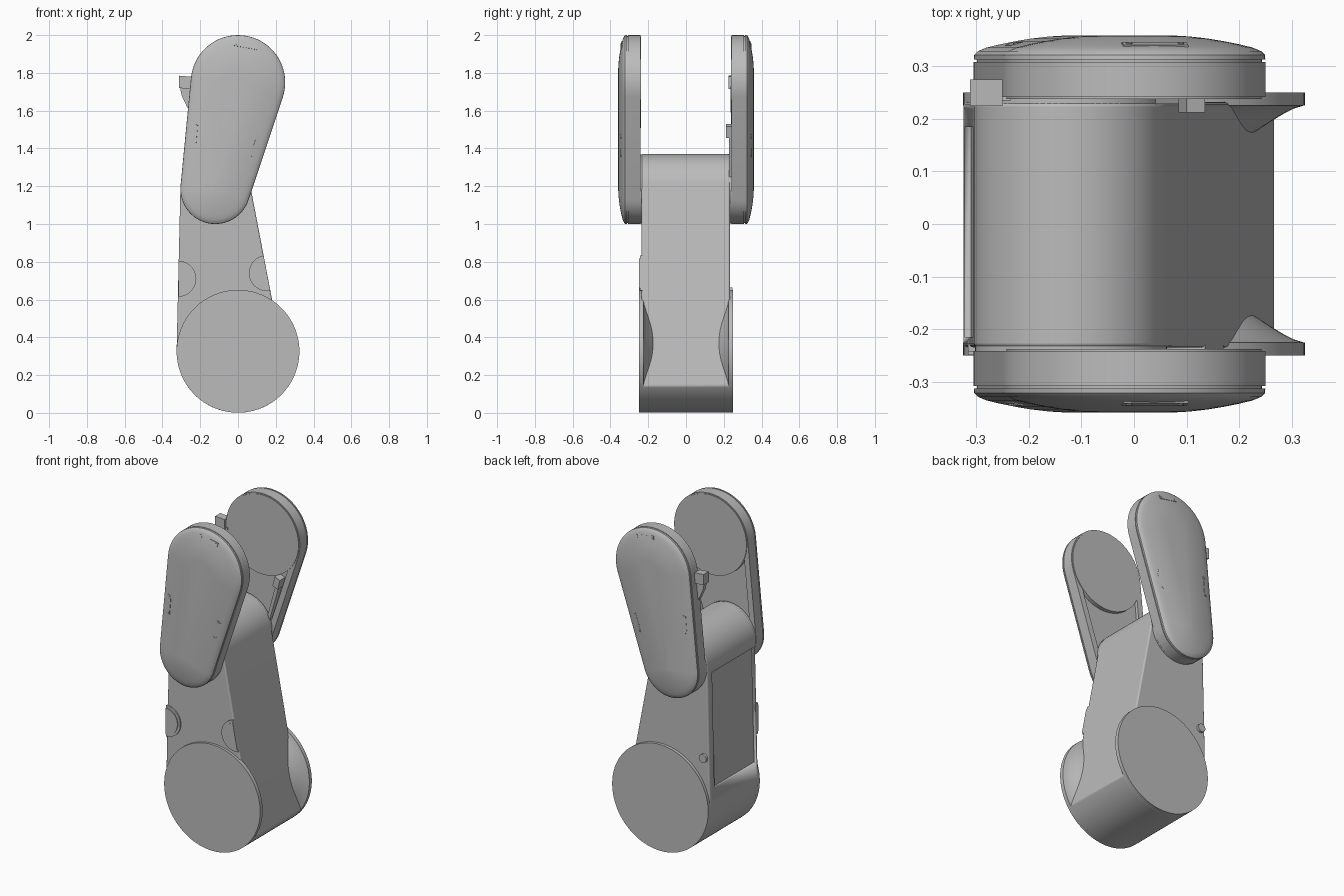
import bpy, bmesh
from math import sin, cos, radians, atan2, acos, hypot, degrees
from mathutils import Vector, Matrix

if "Cube" in bpy.data.objects:
    bpy.data.objects.remove(bpy.data.objects["Cube"], do_unlink=True)

grey = bpy.data.materials.new("plain grey")
grey.use_nodes = True
colour = (0.5, 0.5, 0.5, 1)
grey.diffuse_color = colour
grey.node_tree.nodes["Principled BSDF"].inputs["Base Color"].default_value = colour

TOP, TOP_R = (0, 1.75), 0.25          # upper end of the side covers
ELBOW, ELBOW_R = (-0.12, 1.185), 0.185  # pivot shared by arm and covers
BASE, BASE_R = (0, 0.326), 0.325      # lower hub


def arc(centre, r, start, end, n=32):
    """Points in the xz plane, angles in degrees."""
    steps = [radians(start + (end - start) * i / n) for i in range(n + 1)]
    return [(centre[0] + r * cos(a), centre[1] + r * sin(a)) for a in steps]


def circle(centre, r, n=96):
    return arc(centre, r, 0, 360, n)[:-1]


def capsule(inset):
    """Hull outline of the top and elbow circles, shrunk by inset."""
    dx, dz = TOP[0] - ELBOW[0], TOP[1] - ELBOW[1]
    axis = degrees(atan2(dz, dx))
    spread = degrees(acos((ELBOW_R - TOP_R) / hypot(dx, dz)))
    return (arc(TOP, TOP_R - inset, axis - spread, axis + spread)
            + arc(ELBOW, ELBOW_R - inset, axis + spread, axis + 360 - spread))


def finish(obj):
    obj.data.materials.append(grey)
    bpy.ops.object.select_all(action="DESELECT")
    obj.select_set(True)
    bpy.context.view_layer.objects.active = obj
    bpy.ops.object.shade_smooth_by_angle(angle=radians(30))
    return obj


def loft(name, layers):
    """Join matching xz outlines placed at successive y positions."""
    bm = bmesh.new()
    rings = [[bm.verts.new((x, y, z)) for x, z in outline] for outline, y in layers]
    for a, b in zip(rings, rings[1:]):
        for i in range(len(a)):
            j = (i + 1) % len(a)
            bm.faces.new((a[i], a[j], b[j], b[i]))
    bm.faces.new(rings[0])
    bm.faces.new(rings[-1])
    bmesh.ops.recalc_face_normals(bm, faces=bm.faces)
    mesh = bpy.data.meshes.new(name)
    bm.to_mesh(mesh)
    bm.free()
    obj = bpy.data.objects.new(name, mesh)
    bpy.context.collection.objects.link(obj)
    return finish(obj)


def prism(name, outline, y0, y1):
    return loft(name, [(outline, y0), (outline, y1)])


# Arm body: tapered hull with a flat slanted left face
outline = arc(ELBOW, ELBOW_R, 10.8, 178.7, 40) + arc(BASE, BASE_R, 178.7, 325.5, 48)
body = prism("arm_body", outline, -0.235, 0.232)
bevel = body.modifiers.new("soft edges", "BEVEL")
bevel.width, bevel.segments = 0.008, 3
bevel.limit_method, bevel.angle_limit = "ANGLE", radians(40)

# Recessed service panel on the right face
cutter = prism("panel_cutter", [(-0.4, 0.45), (-0.4, 1.15), (-0.294, 1.15), (-0.310, 0.45)],
               -0.215, 0.185)
cutter.hide_render = True
cutter.hide_set(True)
cutter.display_type = "WIRE"
cut = body.modifiers.new("panel recess", "BOOLEAN")
cut.object = cutter

prism("elbow_pivot", circle(ELBOW, ELBOW_R - 0.002), -0.245, 0.24)

# Half-round bosses on the front of the arm
for side, centre, start in (("right", (-0.316, 0.71), -90), ("left", (0.153, 0.74), 100.8)):
    outer = arc(centre, 0.095, start, start + 180)
    inner = arc(centre, 0.08, start, start + 180)
    loft(side + "_boss", [(outer, -0.22), (outer, -0.243), (inner, -0.243), (inner, -0.249)])

# Small stop on the back of the arm
prism("back_stop", circle((-0.285, 0.64), 0.025, 24), 0.22, 0.247)

# Cover sections: inset from the outline, distance from the middle
COVER = [(0.035, 0.262), (0.035, 0.242), (0, 0.242), (0, 0.308), (0.006, 0.308),
         (0.006, 0.313), (0, 0.313), (0.001, 0.322), (0.008, 0.329), (0.025, 0.336),
         (0.05, 0.342), (0.08, 0.348), (0.11, 0.353), (0.145, 0.357), (0.18, 0.359)]
# Hub sections: radius, distance from the middle
HUB = [(0.19, 0.16), (0.215, 0.167), (0.235, 0.178), (0.26, 0.195), (0.285, 0.21),
       (0.305, 0.22), (0.325, 0.226), (0.325, 0.25)]


def grip(name, x, z, along, out, side):
    """Thin slotted plate lying on the domed cover, with two screws."""
    normal = Vector((0.25 * cos(radians(out)), side, 0.25 * sin(radians(out)))).normalized()
    tangent = Vector((cos(radians(along)), 0, sin(radians(along))))
    across = normal.cross(tangent)
    frame = Matrix((tangent, across, normal)).transposed().to_4x4()
    frame.translation = (x, side * 0.3405, z)
    bm = bmesh.new()
    bmesh.ops.create_cube(bm, size=1, matrix=frame @ Matrix.Diagonal((0.125, 0.024, 0.006, 1)))
    for end in (-0.05, 0.05):
        bmesh.ops.create_cone(bm, cap_ends=True, segments=12, radius1=0.006, radius2=0.006,
                              depth=0.01, matrix=frame @ Matrix.Translation((end, 0, 0)))
    bmesh.ops.recalc_face_normals(bm, faces=bm.faces)
    mesh = bpy.data.meshes.new(name)
    bm.to_mesh(mesh)
    bm.free()
    obj = bpy.data.objects.new(name, mesh)
    bpy.context.collection.objects.link(obj)
    finish(obj)


for label, s in (("front", -1), ("back", 1)):
    loft(label + "_hub", [(circle(BASE, r), s * y) for r, y in HUB])
    loft(label + "_cover", [(capsule(inset), s * y) for inset, y in COVER])
    prism(label + "_cover_disc", circle(TOP, 0.243), s * 0.265, s * 0.238)
    grip(label + "_top_grip", 0.04, 1.945, -10, 80, s)
    grip(label + "_right_grip", -0.228, 1.48, 85, 175, s)
    grip(label + "_left_grip", 0.092, 1.41, 72, -18, s)

# Latch hooked over the edge of the back cover
prism("latch_block", [(-0.312, 1.785), (-0.25, 1.78), (-0.25, 1.715), (-0.312, 1.72)],
      0.225, 0.275)
prism("latch_tail", [(-0.308, 1.73), (-0.235, 1.73), (-0.245, 1.59), (-0.27, 1.62),
                     (-0.298, 1.68)], 0.235, 0.262)

# Catch and rail inside the back cover
prism("inner_catch", [(0.085, 1.47), (0.12, 1.455), (0.135, 1.515), (0.10, 1.53)], 0.212, 0.265)
prism("inner_rail", [(0.095, 1.47), (0.115, 1.46), (0.055, 1.25), (0.035, 1.25)], 0.228, 0.265)
